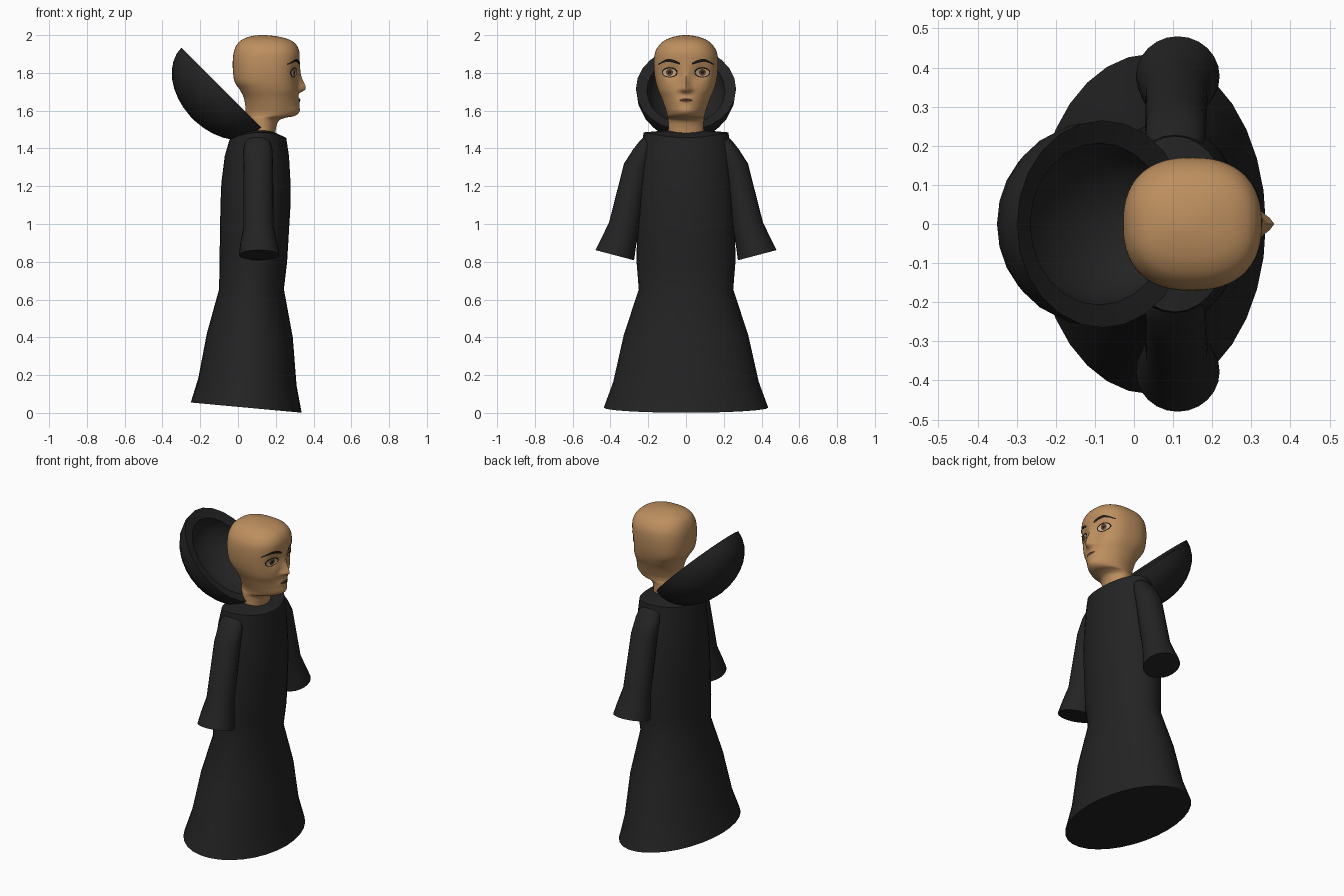
import bpy, bmesh, math
from mathutils import Vector
from mathutils.bvhtree import BVHTree

if "Cube" in bpy.data.objects:
    bpy.data.objects.remove(bpy.data.objects["Cube"])


def material(name, col):
    m = bpy.data.materials.new(name)
    m.diffuse_color = (*col, 1)
    m.use_nodes = True
    m.node_tree.nodes["Principled BSDF"].inputs["Base Color"].default_value = m.diffuse_color
    return m


CLOTH = material("black cloth", (0.017, 0.017, 0.017))
SKIN = material("skin", (0.51, 0.275, 0.115))
HAIR = material("brow black", (0.012, 0.009, 0.007))
EYE = material("eye white", (0.58, 0.42, 0.27))
IRIS = material("iris brown", (0.13, 0.055, 0.02))
LIP = material("lip brown", (0.16, 0.07, 0.04))


def finish(name, bm, mat, angle=40):
    me = bpy.data.meshes.new(name)
    bm.to_mesh(me)
    ob = bpy.data.objects.new(name, me)
    bpy.context.collection.objects.link(ob)
    me.materials.append(mat)
    bpy.ops.object.select_all(action='DESELECT')
    ob.select_set(True)
    bpy.context.view_layer.objects.active = ob
    bpy.ops.object.shade_smooth_by_angle(angle=math.radians(angle))
    return ob


def loft(rings):
    """Skin a closed body over equal-length rings, capped at both ends."""
    bm = bmesh.new()
    rows = [[bm.verts.new(p) for p in r] for r in rings]
    n = len(rows[0])
    for a, b in zip(rows, rows[1:]):
        for i in range(n):
            j = (i + 1) % n
            bm.faces.new((a[i], a[j], b[j], b[i]))
    bm.faces.new(rows[0])
    bm.faces.new(rows[-1])
    bmesh.ops.recalc_face_normals(bm, faces=bm.faces)
    return bm


def angles(n):
    return [2 * math.pi * i / n for i in range(n)]


# Robe: back x, front x, half width, height, backward tilt, side lift
robe = [(-.25, .337, .435, .028, .027, 0), (-.21, .31, .385, .165, .02, 0),
        (-.165, .29, .33, .41, .01, 0), (-.10, .243, .25, .655, 0, 0),
        (-.098, .26, .262, .80, 0, 0), (-.093, .278, .257, 1.10, 0, 0),
        (-.088, .278, .25, 1.22, 0, 0), (-.07, .27, .238, 1.36, 0, 0),
        (-.045, .255, .225, 1.452, -.005, .033), (.03, .17, .11, 1.495, 0, 0)]
rings = []
for xb, xf, ry, z, tilt, lift in robe:
    rings.append([((xb + xf) / 2 + (xf - xb) / 2 * math.cos(a), ry * math.sin(a),
                   z - tilt * math.cos(a) + lift * math.sin(a) ** 2) for a in angles(32)])
finish("robe", loft(rings), CLOTH)

# Sleeves: inner edge (y, z), outer edge (y, z), half depth
sleeve = [(.18, 1.455, .22, 1.465, .04), (.17, 1.43, .245, 1.44, .066),
          (.175, 1.39, .28, 1.395, .076), (.19, 1.30, .328, 1.32, .078),
          (.25, .96, .407, 1.01, .08), (.265, .88, .45, .92, .098),
          (.275, .808, .48, .862, .107)]
for side, label in ((1, "left"), (-1, "right")):
    rings = []
    for k, (yi, zi, yo, zo, rx) in enumerate(sleeve):
        cx = .103 + .0015 * k
        rings.append([(cx + rx * math.sin(a),
                       side * ((yi + yo) / 2 + (yo - yi) / 2 * math.cos(a)),
                       (zi + zo) / 2 + (zo - zi) / 2 * math.cos(a)) for a in angles(24)])
    finish(label + "_sleeve", loft(rings), CLOTH)

# Hood: thick half-ellipsoid bowl leaning backwards, open towards the head
centre = Vector((-.08, 0, 1.715))
along = Vector((-1, 0, 1)).normalized()
deep = Vector((-1, 0, -1)).normalized()
profile = []
for i in range(9):
    t = .06 + (math.pi / 2 - .06) * i / 8
    profile.append((.31 * math.sin(t), .265 * math.sin(t), .225 * math.cos(t)))
for i in range(8, -1, -1):
    t = .06 + (math.pi / 2 - .06) * i / 8
    profile.append((.25 * math.sin(t), .207 * math.sin(t), .012 + .165 * math.cos(t)))
rings = [[centre + along * (u * math.cos(a)) + Vector((0, v * math.sin(a), 0)) + deep * w
          for a in angles(24)] for u, v, w in profile]
finish("hood", loft(rings), CLOTH, 60)

# Head and neck: height, back x, front x, half width
head = [(1.44, .07, .195, .095), (1.50, .06, .20, .094), (1.545, .05, .215, .094),
        (1.562, .045, .25, .096), (1.572, .043, .30, .099), (1.595, .04, .326, .104),
        (1.63, .038, .324, .116), (1.67, .03, .318, .131), (1.71, .01, .318, .148),
        (1.75, -.017, .319, .160), (1.80, -.026, .32, .168), (1.86, -.028, .325, .170),
        (1.91, -.022, .325, .163), (1.95, -.006, .308, .140), (1.975, .02, .275, .108),
        (1.99, .055, .225, .07), (1.998, .09, .17, .03), (2.0, .125, .135, .004)]


def smooth_rows(rows, steps):
    out = []
    for i in range(len(rows) - 1):
        p = [rows[max(0, min(len(rows) - 1, i + k))] for k in (-1, 0, 1, 2)]
        for s in range(steps):
            t = s / steps
            out.append([.5 * (2 * b + (c - a) * t + (2 * a - 5 * b + 4 * c - d) * t * t
                              + (3 * b - a - 3 * c + d) * t ** 3) for a, b, c, d in zip(*p)])
    return out + [list(rows[-1])]


def bump(v, mid, width):
    return math.exp(-((v - mid) / width) ** 2)


def relief(y, z):
    """Forward push of the face: nose, lips, eye sockets."""
    tip = bump(z, 1.715, .055 if z > 1.715 else .018)
    nose = .04 * tip * bump(y, 0, .017 + .012 * bump(z, 1.71, .02))
    bridge = .008 * bump(z, 1.80, .05) * bump(y, 0, .02)
    lips = .007 * bump(z, 1.655, .018) * bump(y, 0, .035)
    socket = -.016 * bump(z, 1.80, .04) * bump(abs(y), .075, .035)
    return nose + bridge + lips + socket


rings = []
for z, xb, xf, ry in smooth_rows(head, 5):
    n = 2 + .4 * min(1, max(0, (z - 1.6) / .1))
    jaw = .22 * bump(z, 1.61, .07)
    ring = []
    for a in angles(96):
        c, s = math.cos(a), math.sin(a)
        cx = math.copysign(abs(c) ** (2 / n), c)
        sy = math.copysign(abs(s) ** (2 / n), s)
        y = ry * sy * (1 - jaw * max(0, cx) ** 2)
        x = (xb + xf) / 2 + (xf - xb) / 2 * cx
        ring.append((x + (relief(y, z) if c > 0 else 0), y, min(z, 2.0)))
    rings.append(ring)
bm = loft(rings)
tree = BVHTree.FromBMesh(bm)
finish("head", bm, SKIN, 60)


def on_face(y, z, lift):
    hit, normal, _, _ = tree.ray_cast(Vector((1, y, z)), Vector((-1, 0, 0)))
    return hit + normal * lift


def disc(name, y, z, ry, rz, lift, mat):
    """Thin elliptical plate laid on the face."""
    bm = bmesh.new()
    mid = bm.verts.new(on_face(y, z, lift))
    last = None
    for r in (.33, .67, 1):
        row = [bm.verts.new(on_face(y + r * ry * math.cos(a), z + r * rz * math.sin(a), lift))
               for a in angles(24)]
        for i in range(24):
            j = (i + 1) % 24
            bm.faces.new((last[i], row[i], row[j], last[j]) if last else (mid, row[i], row[j]))
        last = row
    finish(name, bm, mat)


def stroke(name, points, side, lift, mat):
    """Thin strip on the face along (y, z, half thickness) points."""
    bm = bmesh.new()
    rows = [[bm.verts.new(on_face(side * y, z + k * h, lift)) for k in (-1, 0, 1)]
            for y, z, h in smooth_rows(points, 4)]
    for a, b in zip(rows, rows[1:]):
        for k in (0, 1):
            q = (a[k], b[k], b[k + 1], a[k + 1])
            bm.faces.new(q if side > 0 else q[::-1])
    finish(name, bm, mat)


# Eyes and eyebrows on both sides, then the mouth
brow = [(.03, 1.848, .005), (.06, 1.86, .008), (.10, 1.866, .007), (.145, 1.845, .003)]
for side, label in ((1, "left"), (-1, "right")):
    y = side * .085
    disc(label + "_eye_outline", y, 1.803, .042, .028, .002, HAIR)
    disc(label + "_eye", y, 1.802, .036, .022, .004, EYE)
    disc(label + "_iris", y, 1.803, .019, .020, .006, IRIS)
    disc(label + "_pupil", y, 1.803, .009, .010, .008, HAIR)
    stroke(label + "_eyebrow", brow, side, .003, HAIR)
disc("mouth", 0, 1.655, .034, .011, .002, LIP)
stroke("mouth_line", [(-.032, 1.655, .001), (0, 1.656, .0035), (.032, 1.655, .001)], 1, .004, HAIR)
